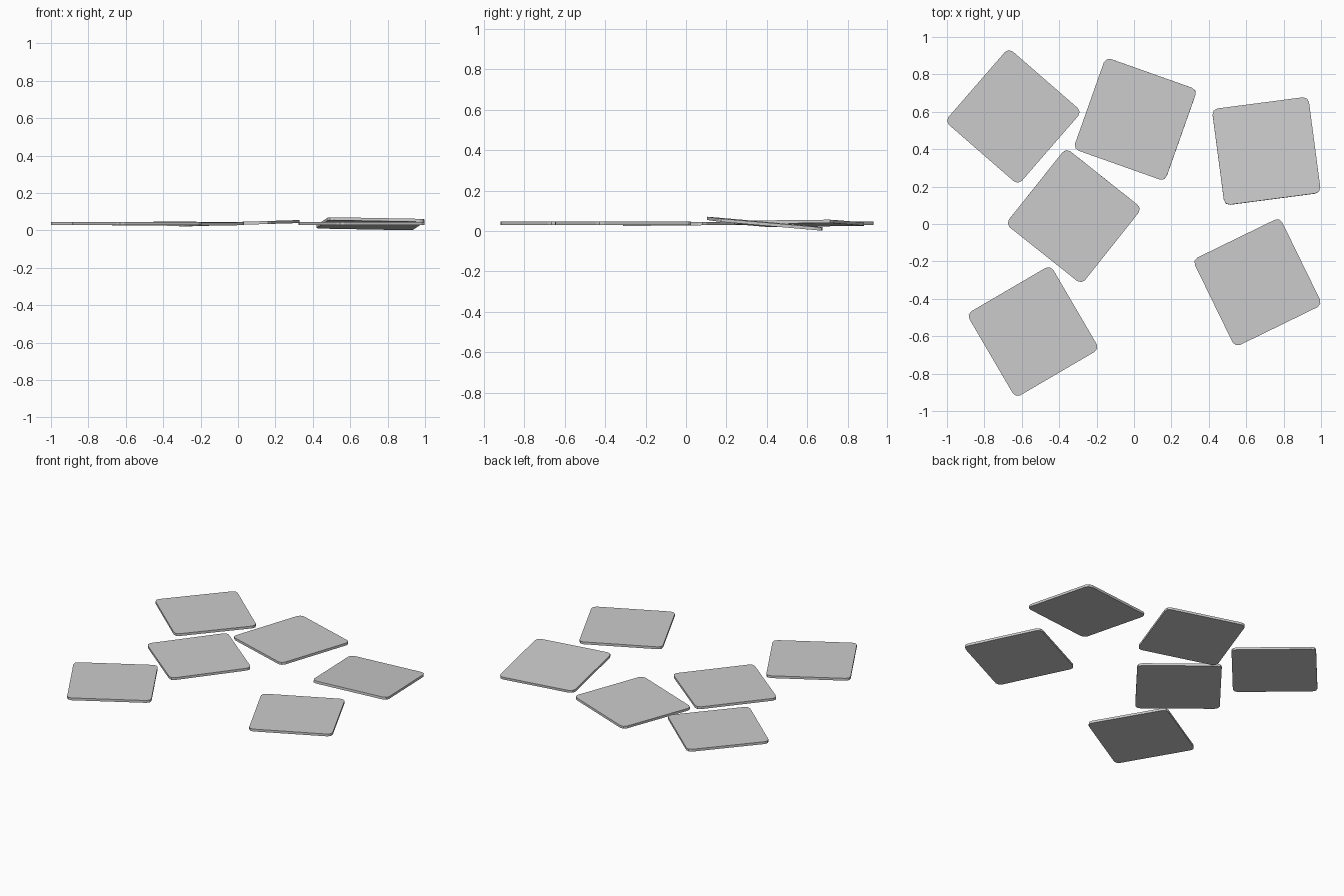
import bpy, bmesh
from mathutils import Matrix, Vector
from math import radians

if "Cube" in bpy.data.objects:
    bpy.data.objects.remove(bpy.data.objects["Cube"])

SIDE, THICK, ROUND = 0.52, 0.016, 0.03


def tile(name, x, y, z, angle, slope_x=0.0, slope_y=0.0):
    """Thin square slab with rounded corners, spun about z then tilted."""
    bm = bmesh.new()
    bmesh.ops.create_cube(bm, size=1)
    bmesh.ops.scale(bm, vec=(SIDE, SIDE, THICK), verts=bm.verts)
    upright = [e for e in bm.edges
               if abs(e.verts[0].co.z - e.verts[1].co.z) > THICK / 2]
    bmesh.ops.bevel(bm, geom=upright, offset=ROUND, offset_type='OFFSET',
                    segments=2, profile=0.5, affect='EDGES')
    normal = Vector((-slope_x, -slope_y, 1))
    tilt = Vector((0, 0, 1)).rotation_difference(normal).to_matrix().to_4x4()
    mesh = bpy.data.meshes.new(name)
    bm.to_mesh(mesh)
    bm.free()
    obj = bpy.data.objects.new(name, mesh)
    obj.matrix_world = (Matrix.Translation((x, y, z)) @ tilt
                        @ Matrix.Rotation(radians(angle), 4, 'Z'))
    bpy.context.collection.objects.link(obj)


# scattered tiles: x, y, z, spin, slope along x, slope along y
tiles = [
    (-0.645, 0.575, 0.038, -41),
    (0.007, 0.56, 0.038, -19.5, 0.03, 0.0),
    (-0.322, 0.042, 0.036, -38.5, 0.0, 0.01),
    (0.708, 0.39, 0.036, 7.5, -0.007, -0.088),
    (0.66, -0.312, 0.038, 26),
    (-0.54, -0.575, 0.038, 30.3),
]
for i, t in enumerate(tiles, 1):
    tile(f"tile_{i}", *t)
